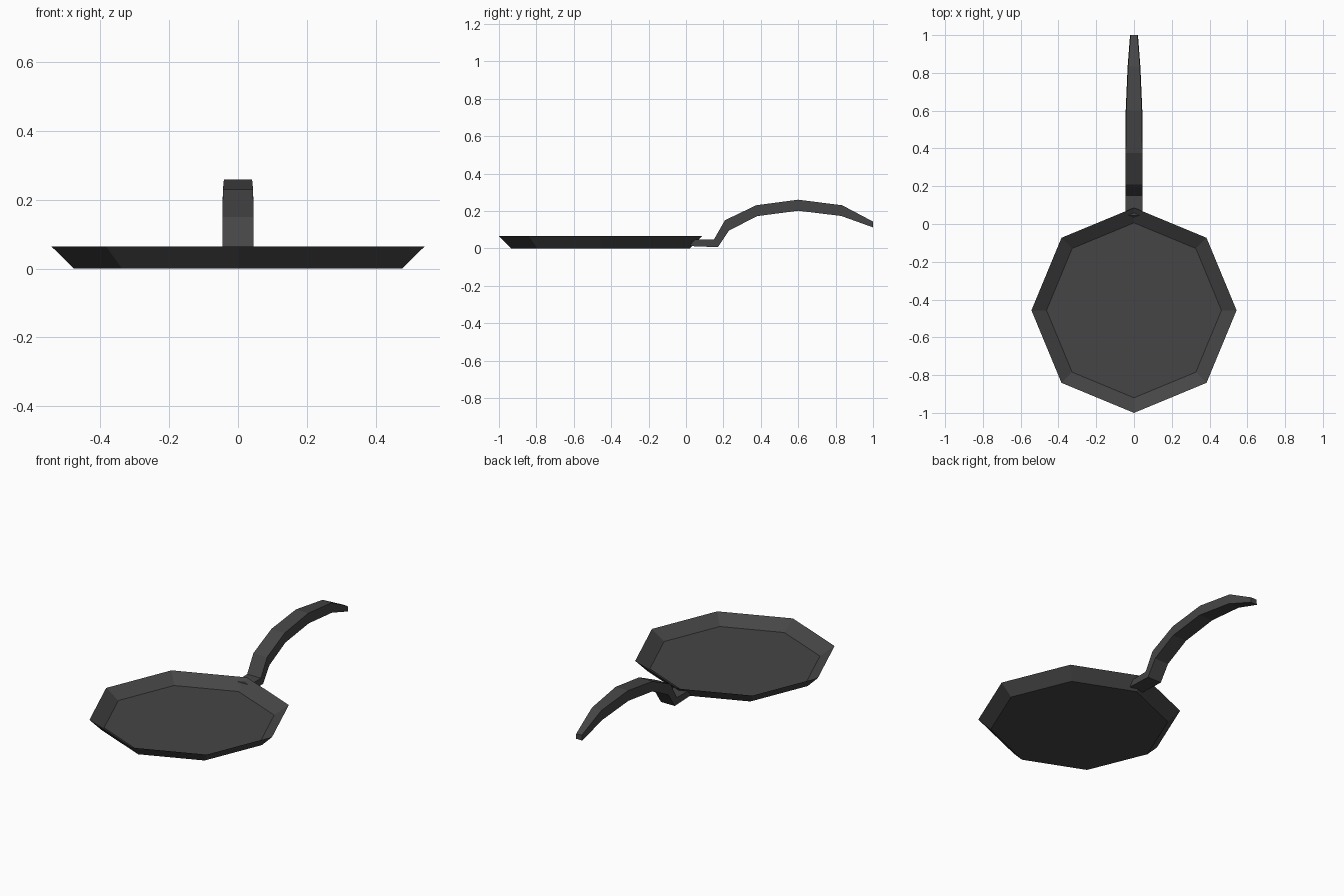
import bpy, bmesh, math

if "Cube" in bpy.data.objects:
    bpy.data.objects.remove(bpy.data.objects["Cube"])

dark = bpy.data.materials.new("dark_iron")
dark.diffuse_color = (0.06, 0.06, 0.06, 1)
dark.use_nodes = True
dark.node_tree.nodes["Principled BSDF"].inputs["Base Color"].default_value = dark.diffuse_color


def loft(name, rings):
    """Skin successive rings of points and cap both ends."""
    bm = bmesh.new()
    loops = [[bm.verts.new(p) for p in ring] for ring in rings]
    n = len(loops[0])
    for a, b in zip(loops, loops[1:]):
        for i in range(n):
            j = (i + 1) % n
            bm.faces.new((a[i], a[j], b[j], b[i]))
    bm.faces.new(loops[0][::-1])
    bm.faces.new(loops[-1])
    bmesh.ops.recalc_face_normals(bm, faces=bm.faces)
    mesh = bpy.data.meshes.new(name)
    bm.to_mesh(mesh)
    bm.free()
    mesh.materials.append(dark)
    obj = bpy.data.objects.new(name, mesh)
    bpy.context.collection.objects.link(obj)
    return obj


def octagon(r, z, cy=-0.457):
    return [(r * math.cos(i * math.pi / 4), cy + r * math.sin(i * math.pi / 4), z)
            for i in range(8)]


# Eight-sided pan: underside, sharp rim, inner floor
loft("pan_body", [octagon(0.477, 0), octagon(0.543, 0.065), octagon(0.463, 0.012)])

# Arched handle: top y, z, half width, then bottom y, z, half width
stations = [
    (0.045, 0.047, 0.045, 0.02, 0.012, 0.045),
    (0.15, 0.048, 0.045, 0.17, 0.006, 0.045),
    (0.208, 0.15, 0.045, 0.23, 0.095, 0.045),
    (0.375, 0.23, 0.044, 0.38, 0.172, 0.045),
    (0.6, 0.26, 0.041, 0.6, 0.201, 0.044),
    (0.835, 0.23, 0.031, 0.83, 0.173, 0.034),
    (1.0, 0.143, 0.018, 1.0, 0.112, 0.021),
]
loft("handle", [[(-tw, ty, tz), (tw, ty, tz), (bw, by, bz), (-bw, by, bz)]
                for ty, tz, tw, by, bz, bw in stations])
